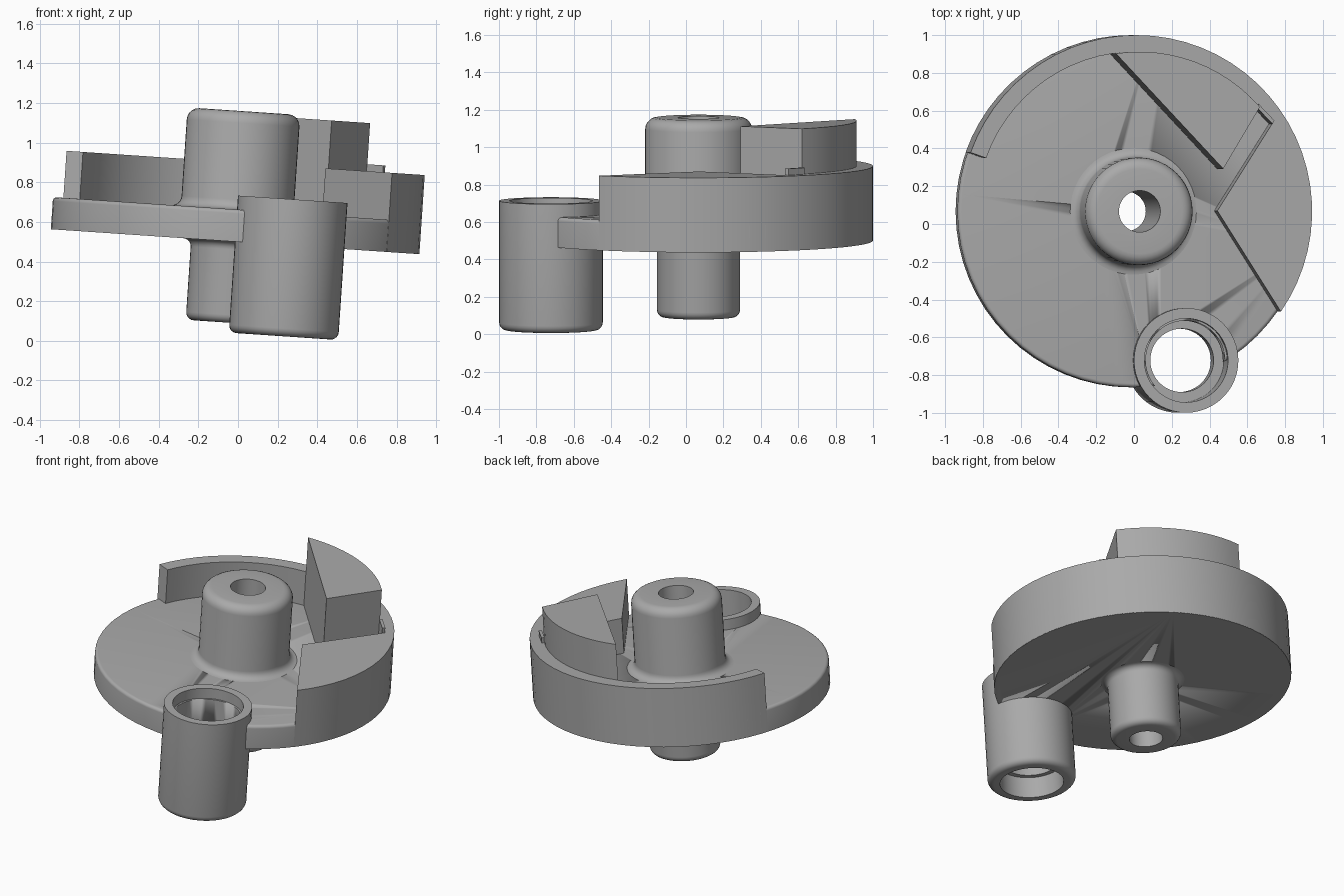
import bpy, bmesh, math
from mathutils import Matrix, Vector

cube = bpy.data.objects.get("Cube")
if cube:
    bpy.data.objects.remove(cube)

# One plain grey for the whole casting
grey = bpy.data.materials.new("plain_grey")
grey.use_nodes = True
tone = (0.4, 0.4, 0.4, 1)
grey.diffuse_color = tone
grey.node_tree.nodes["Principled BSDF"].inputs["Base Color"].default_value = tone

# The whole part leans slightly towards +x
LEAN = Matrix.Translation((-0.008, 0.067, 0.6)) @ Matrix.Rotation(math.radians(3.87), 4, 'Y')
RIM, INNER = 0.933, 0.845
PLATE_LOW, PLATE_TOP, RIM_TOP, BLOCK_TOP = -0.10, 0.0625, 0.30, 0.543
CRANK = (0.276, -0.789)


def finish(name, bm, smooth=True):
    bmesh.ops.recalc_face_normals(bm, faces=bm.faces)
    mesh = bpy.data.meshes.new(name)
    bm.to_mesh(mesh)
    bm.free()
    obj = bpy.data.objects.new(name, mesh)
    bpy.context.collection.objects.link(obj)
    mesh.materials.append(grey)
    obj.matrix_world = LEAN
    if smooth:
        bpy.ops.object.select_all(action='DESELECT')
        bpy.context.view_layer.objects.active = obj
        obj.select_set(True)
        bpy.ops.object.shade_smooth_by_angle(angle=math.radians(30))
    return obj


def lathe(name, profile, at=(0, 0), closed=True, segments=48):
    """Revolve (radius, height) points; closed profiles become rings."""
    bm = bmesh.new()
    rings = []
    for r, h in profile:
        rings.append([bm.verts.new((at[0] + r * math.cos(2 * math.pi * i / segments),
                                    at[1] + r * math.sin(2 * math.pi * i / segments), h))
                      for i in range(segments)])
    pairs = list(zip(rings, rings[1:]))
    if closed:
        pairs.append((rings[-1], rings[0]))
    else:
        bm.faces.new(rings[0])
        bm.faces.new(rings[-1])
    for a, b in pairs:
        for i in range(segments):
            j = (i + 1) % segments
            bm.faces.new((a[i], a[j], b[j], b[i]))
    return finish(name, bm)


def prism(name, outline, low, high):
    bm = bmesh.new()
    base = bm.faces.new([bm.verts.new((x, y, low)) for x, y in outline])
    new = bmesh.ops.extrude_face_region(bm, geom=[base])["geom"]
    bmesh.ops.translate(bm, vec=(0, 0, high - low),
                        verts=[v for v in new if isinstance(v, bmesh.types.BMVert)])
    return finish(name, bm)


def arc(r, start, end, steps):
    return [(r * math.cos(math.radians(start + (end - start) * i / steps)),
             r * math.sin(math.radians(start + (end - start) * i / steps)))
            for i in range(steps + 1)]


def fillet(cr, ch, radius, start, end):
    return [(cr + x, ch + y) for x, y in arc(radius, start, end, 5)]


# Round plate with a softened upper edge
plate = lathe("base_plate",
              [(RIM - 0.001, PLATE_LOW)] + fillet(RIM - 0.021, PLATE_TOP - 0.02, 0.02, 0, 90),
              closed=False, segments=64)

# Hidden cutters open the plate inside the hub and the crank tube
for name, at in (("hub_cutter", (0, 0)), ("tube_cutter", CRANK)):
    cutter = lathe(name, [(0.21, -0.3), (0.21, 0.3)], at, closed=False)
    cutter.hide_render = True
    cutter.hide_viewport = True
    cut = plate.modifiers.new(name, 'BOOLEAN')
    cut.operation = 'DIFFERENCE'
    cut.solver = 'EXACT'
    cut.object = cutter

# Central hub above, shaft below, with fillets at the plate and a through bore
lathe("hub_and_shaft",
      [(0.11, 0.56)]
      + fillet(0.225, 0.50, 0.06, 90, 0)
      + fillet(0.335, PLATE_TOP + 0.05, 0.05, 180, 270)
      + fillet(0.262, PLATE_LOW - 0.04, 0.04, 90, 180)
      + fillet(0.182, -0.47, 0.04, 0, -90)
      + [(0.105, -0.51)])

# Off-centre crank tube with a stepped bore
lathe("crank_tube",
      [(0.222, 0.133), (0.277, 0.133)]
      + fillet(0.237, -0.52, 0.04, 0, -90)
      + [(0.2, -0.56), (0.2, -0.42), (0.168, -0.42), (0.168, -0.2), (0.222, -0.2)], CRANK)

# Raised rim: thin wall at the back left, solid land on the right with a slot
block_start = arc(INNER, 98.5, 98.5, 1)[0]
block_corner, block_end = (0.445, 0.225), (0.637, 0.55)
slot_end, land_tip = (0.72, 0.463), (0.43, 0.003)
prism("raised_rim",
      arc(RIM, -34.7, 160.5, 36) + arc(INNER, 160.5, 98.5, 12)
      + [block_corner, block_end, slot_end, land_tip],
      PLATE_LOW + 0.001, RIM_TOP)

# Tall wedge block standing on the rim
end_angle = math.degrees(math.atan2(block_end[1], block_end[0]))
prism("wedge_block",
      [block_start, block_corner] + arc(INNER, end_angle, 98.5, 12)[:-1],
      RIM_TOP - 0.01, BLOCK_TOP)

# Small lip at the closed end of the slot
a, b = Vector(block_end), Vector(slot_end)
out = Vector((0.011, 0.017))
prism("slot_lip", [a, b, b + out, a + out], RIM_TOP - 0.02, RIM_TOP + 0.035)
